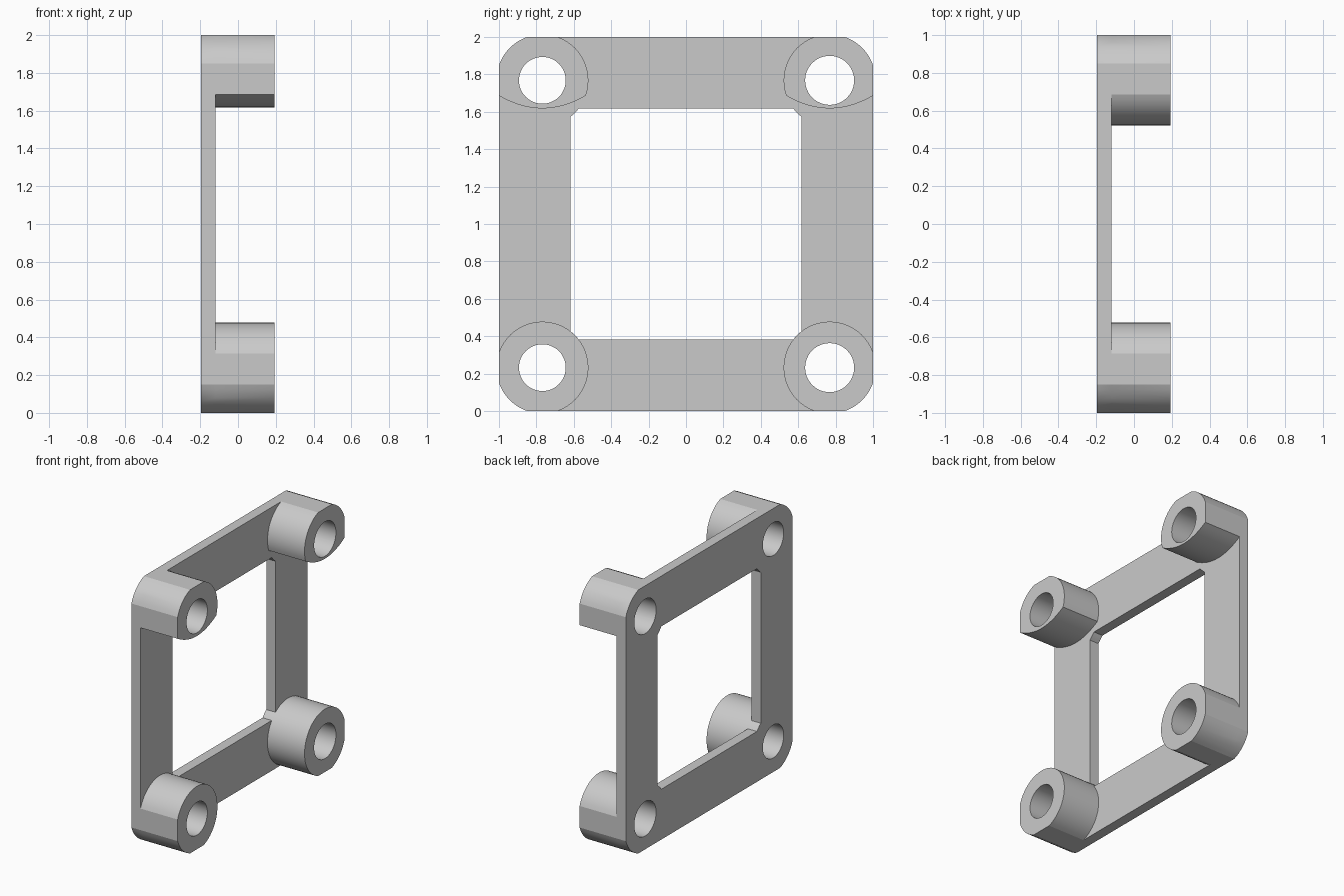
import bpy
import bmesh
from math import acos, asin, cos, sin, pi

if "Cube" in bpy.data.objects:
    bpy.data.objects.remove(bpy.data.objects["Cube"])

BACK, STEP, FRONT = -0.195, -0.118, 0.193   # depth of plate and bosses along x
C = 0.768                                   # hole centre distance from the middle
R = 0.246                                   # boss radius
FLAT = 1 - C                                # outer flats on the bosses
INNER = 0.15                                # bar edge, inward of the hole centre
A = acos(FLAT / R)
B = asin(INNER / R)
CORNERS = [(1, 1), (-1, 1), (-1, -1), (1, -1)]

grey = bpy.data.materials.new("plain grey")
grey.use_nodes = True
grey.diffuse_color = (0.59, 0.59, 0.59, 1)
grey.node_tree.nodes["Principled BSDF"].inputs["Base Color"].default_value = grey.diffuse_color


def place(su, sv, u, v):
    """Point offset outward from one corner's hole centre."""
    return su * (C + u), 1 + sv * (C + v)


def arc(su, sv, radius, start, end, steps):
    """Arc around one corner's hole; angles run from the outward y direction."""
    angles = [start + (end - start) * i / steps for i in range(steps + 1)]
    return [place(su, sv, radius * cos(t), radius * sin(t)) for t in angles]


def prism(name, outline, x0, x1):
    """Extrude a y-z outline along x."""
    bm = bmesh.new()
    face = bm.faces.new([bm.verts.new((x0, y, z)) for y, z in outline])
    moved = bmesh.ops.extrude_face_region(bm, geom=[face])["geom"]
    verts = [v for v in moved if isinstance(v, bmesh.types.BMVert)]
    bmesh.ops.translate(bm, verts=verts, vec=(x1 - x0, 0, 0))
    bmesh.ops.recalc_face_normals(bm, faces=bm.faces)
    mesh = bpy.data.meshes.new(name)
    bm.to_mesh(mesh)
    bm.free()
    mesh.materials.append(grey)
    ob = bpy.data.objects.new(name, mesh)
    bpy.context.collection.objects.link(ob)
    return ob


def combine(target, other, operation):
    """Apply a boolean and drop the helper."""
    other.hide_render = True
    mod = target.modifiers.new("combine", "BOOLEAN")
    mod.operation, mod.solver, mod.object = operation, "EXACT", other
    bpy.context.view_layer.objects.active = target
    bpy.ops.object.modifier_apply(modifier=mod.name)
    bpy.data.objects.remove(other)


def ring(start, end, steps):
    """Join the four corner arcs into one loop, reversing mirrored corners."""
    return [p for su, sv in CORNERS for p in arc(su, sv, R, start, end, steps)[::su * sv]]


# Square plate with rounded corners and a window nibbled by the boss circles
frame = prism("mounting_frame", ring(A, pi / 2 - A, 8), BACK, STEP)
window = ring(1.5 * pi - B, pi + B, 3)
combine(frame, prism("window_cutter", window, BACK - 0.1, STEP + 0.1), "DIFFERENCE")

# Corner bosses; the upper pair has a shallow curved underside
for su, sv in CORNERS:
    outline = arc(su, sv, R, A, pi / 2 - A, 8)
    if sv > 0:
        outline += arc(su, sv, R, pi / 2 + A, pi + A, 14)
        rise = INNER - R * sin(A)
        for i in range(1, 17):
            k = i / 8 - 1
            outline.append(place(su, sv, FLAT * k, rise * k * k - INNER))
    else:
        outline += arc(su, sv, R, pi / 2 + A, 2 * pi - A, 34)
    combine(frame, prism("boss", outline, STEP, FRONT), "UNION")

# Through holes, slightly wider on the +y side
for su, sv in CORNERS:
    radius = 0.131 if su > 0 else 0.125
    hole = arc(su, sv, radius, 0, 2 * pi, 48)[:-1]
    combine(frame, prism("hole_cutter", hole, BACK - 0.1, FRONT + 0.1), "DIFFERENCE")

# Smooth round walls, crisp edges elsewhere
bpy.ops.object.select_all(action="DESELECT")
frame.select_set(True)
bpy.context.view_layer.objects.active = frame
bpy.ops.object.shade_smooth_by_angle(angle=0.2)
